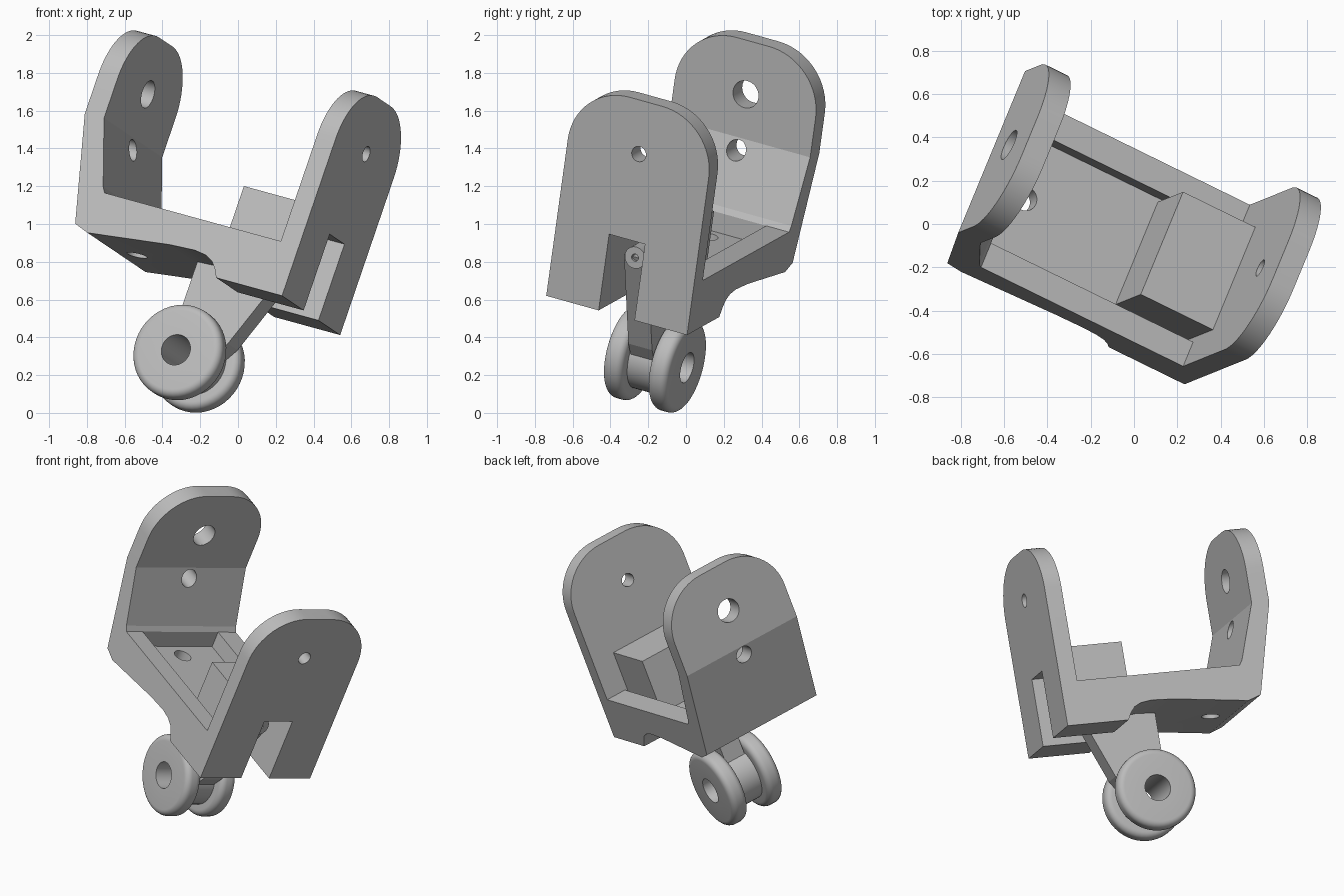
import bpy, bmesh, math
from mathutils import Matrix, Vector

cube = bpy.data.objects.get("Cube")
if cube:
    bpy.data.objects.remove(cube)

mat = bpy.data.materials.new("light grey")
mat.use_nodes = True
GREY = (0.5, 0.5, 0.5, 1)
mat.diffuse_color = GREY
mat.node_tree.nodes["Principled BSDF"].inputs["Base Color"].default_value = GREY

# Tilted frame: local x runs along the base, y across it, z up the plates
u = Vector((0.872, -0.427, -0.239)).normalized()
v = Vector((0.375, 0.892, -0.251))
v = (v - u * v.dot(u)).normalized()
w = u.cross(v)
FRAME = Matrix.Translation((0.233, -0.74, 0.62)) @ Matrix((u, v, w)).transposed().to_4x4()

WIDTH, MID, TOP, RIM = 0.833, 0.4165, 1.205, 0.28
THICK = 0.11


def finish(name, bm):
    bmesh.ops.remove_doubles(bm, verts=bm.verts, dist=1e-5)
    bmesh.ops.recalc_face_normals(bm, faces=bm.faces)
    me = bpy.data.meshes.new(name)
    bm.to_mesh(me)
    bm.free()
    me.materials.append(mat)
    ob = bpy.data.objects.new(name, me)
    bpy.context.collection.objects.link(ob)
    ob.matrix_world = FRAME
    return ob


def prism(name, pts, axis, lo, hi):
    """Extrude a 2D outline along local x (outline y,z) or y (outline x,z)."""
    bm = bmesh.new()
    place = (lambda p: (lo, p[0], p[1])) if axis == 'x' else (lambda p: (p[0], lo, p[1]))
    face = bm.faces.new([bm.verts.new(place(p)) for p in pts])
    out = bmesh.ops.extrude_face_region(bm, geom=[face])
    step = (hi - lo, 0, 0) if axis == 'x' else (0, hi - lo, 0)
    bmesh.ops.translate(bm, vec=step, verts=[g for g in out["geom"] if isinstance(g, bmesh.types.BMVert)])
    return finish(name, bm)


def box(name, x0, x1, y0, y1, z0, z1):
    return prism(name, [(x0, z0), (x1, z0), (x1, z1), (x0, z1)], 'y', y0, y1)


def lathe(name, profile, center, axis):
    """Spin a closed (radius, along) outline around local x, y or z."""
    bm = bmesh.new()
    vs = [bm.verts.new((r, 0, h)) for r, h in profile]
    edges = [bm.edges.new((vs[i - 1], vs[i])) for i in range(len(vs))]
    bmesh.ops.spin(bm, geom=vs + edges, cent=(0, 0, 0), axis=(0, 0, 1),
                   angle=math.tau, steps=48, use_merge=True)
    turn = Vector((0, 0, 1)).rotation_difference(Vector(axis)).to_matrix().to_4x4()
    bm.transform(Matrix.Translation(center) @ turn)
    return finish(name, bm)


def cylinder(name, radius, depth, center, axis):
    bm = bmesh.new()
    bmesh.ops.create_cone(bm, cap_ends=True, segments=40, radius1=radius, radius2=radius, depth=depth)
    turn = Vector((0, 0, 1)).rotation_difference(Vector(axis)).to_matrix().to_4x4()
    bm.transform(Matrix.Translation(center) @ turn)
    return finish(name, bm)


def combine(ob, tool, operation):
    mod = ob.modifiers.new(operation.lower(), 'BOOLEAN')
    mod.operation, mod.object, mod.solver = operation, tool, 'EXACT'
    bpy.context.view_layer.objects.active = ob
    bpy.ops.object.modifier_apply(modifier=mod.name)
    bpy.data.objects.remove(tool)


def smooth(ob, degrees):
    bpy.ops.object.select_all(action='DESELECT')
    ob.select_set(True)
    bpy.context.view_layer.objects.active = ob
    bpy.ops.object.shade_smooth_by_angle(angle=math.radians(degrees))


# U-shaped bracket: side profile with a cranked left plate and an arched underside
side = [(0, 0), (0, TOP), (-THICK, TOP), (-THICK, RIM), (-1.18, RIM), (-1.2, 0.31),
        (-1.325, 0.665), (-1.325, TOP), (-1.44, TOP), (-1.44, 0.66), (-1.285, 0.08),
        (-1.2, 0.05), (-0.72, 0.105), (-0.57, 0.112), (-0.5, 0.102), (-0.455, 0.08),
        (-0.425, 0.045), (-0.4, 0)]
bracket = prism("bracket", side, 'y', 0, WIDTH)

# Round the top corners of both plates
R = 0.32
outline = [(0, -0.1)]
for cy, start in ((R, 180), (WIDTH - R, 90)):
    for i in range(17):
        t = math.radians(start - 90 * i / 16)
        outline.append((cy + R * math.cos(t), TOP - R + R * math.sin(t)))
outline.append((WIDTH, -0.1))
combine(bracket, prism("rounding", outline, 'x', -1.6, 0.1), 'INTERSECT')

# Tray recess, housing block and the slot beneath it
combine(bracket, box("tray", -1.18, -THICK, 0.125, WIDTH - 0.135, 0.17, 0.4), 'DIFFERENCE')
combine(bracket, box("housing", -0.492, -0.05, 0.152, 0.681, 0.1, 0.534), 'UNION')
combine(bracket, box("slot", -0.45, 0.1, 0.31, 0.522, -0.1, 0.43), 'DIFFERENCE')

# Round holes through the plates and the tray floor
X, Y, Z = (1, 0, 0), (0, 1, 0), (0, 0, 1)
for radius, center, axis in ((0.042, (-0.05, MID, 0.91), X), (0.075, (-1.38, MID, 0.91), X),
                             (0.055, (-1.36, MID, 0.6), X), (0.055, (-1.08, MID, 0.12), Z)):
    combine(bracket, cylinder("drill", radius, 0.4, center, axis), 'DIFFERENCE')
smooth(bracket, 12)

# Leg that reaches from the slot down to the spool
leg = prism("leg", [(-0.70, 0.15), (-0.70, -0.27), (-0.6, -0.285), (-0.48, -0.31), (-0.44, -0.37),
                    (-0.375, -0.273), (-0.15, 0.29), (-0.4, 0.3), (-0.45, 0.15)],
            'y', MID - 0.07, MID + 0.07)

# Pivot boss at the top of the leg
boss = lathe("pivot_boss", [(0.02, -0.15), (0.06, -0.15), (0.06, 0.12), (0.02, 0.12)],
             (-0.26, MID, 0.29), X)
smooth(boss, 30)

# Double-flanged spool with rounded rims
RO, HUB, BORE, HALF, GAP, B = 0.255, 0.18, 0.083, 0.19, 0.075, 0.04
half = [(BORE, HALF)]
for cz, start in ((HALF - B, 90), (GAP + B, 0)):
    for i in range(7):
        t = math.radians(start - 90 * i / 6)
        half.append((RO - B + B * math.cos(t), cz + B * math.sin(t)))
half.append((HUB, GAP))
spool = lathe("spool", half + [(r, -h) for r, h in reversed(half)], (-0.595, MID, -0.396), Y)
smooth(spool, 35)
